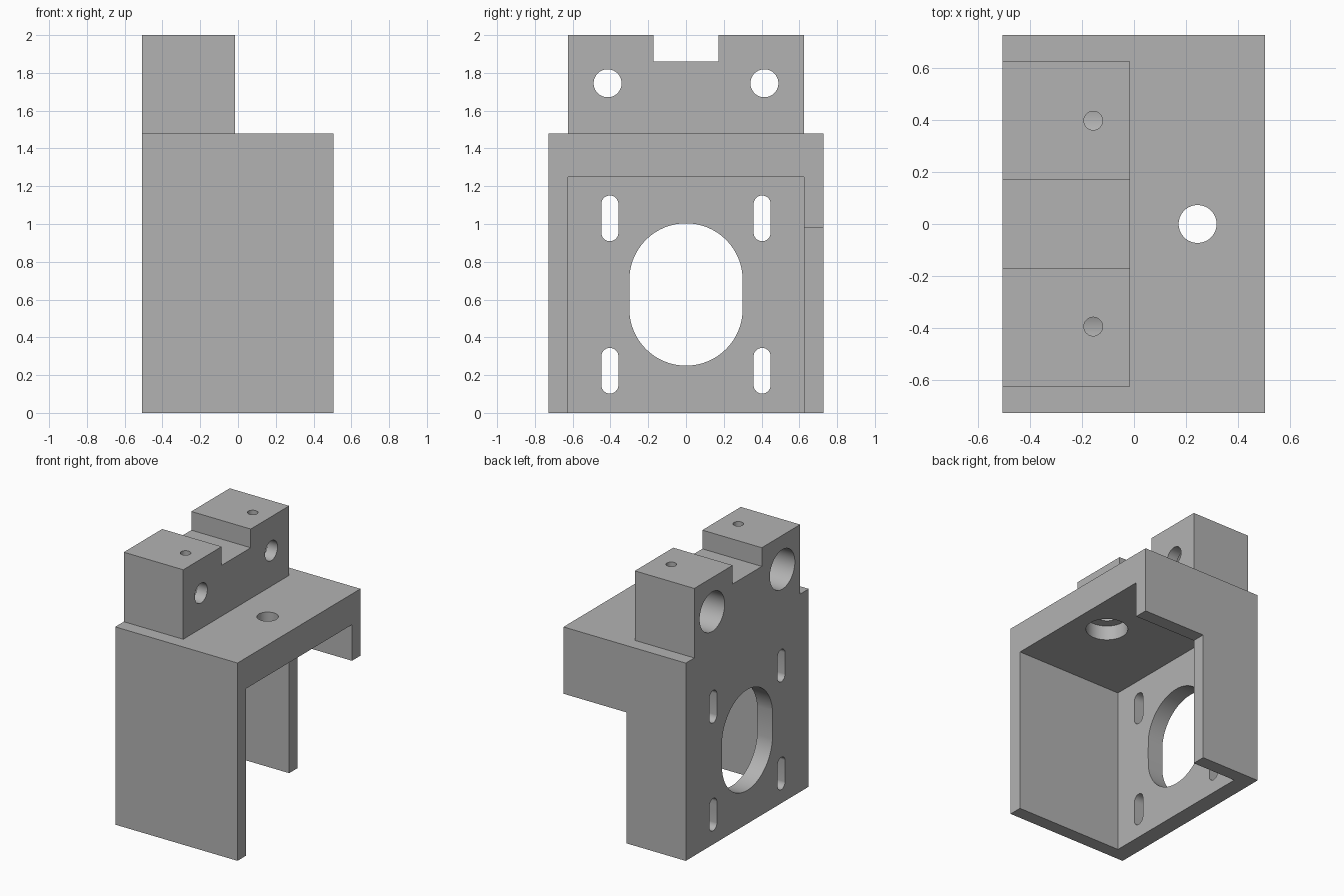
import bpy
import bmesh
from mathutils import Matrix, Vector

if "Cube" in bpy.data.objects:
    bpy.data.objects.remove(bpy.data.objects["Cube"], do_unlink=True)

grey = bpy.data.materials.new("plain grey")
grey.use_nodes = True
colour = (0.45, 0.45, 0.45, 1)
grey.diffuse_color = colour
grey.node_tree.nodes["Principled BSDF"].inputs["Base Color"].default_value = colour


def make_object(name, bm):
    mesh = bpy.data.meshes.new(name)
    bmesh.ops.recalc_face_normals(bm, faces=bm.faces)
    bm.to_mesh(mesh)
    bm.free()
    mesh.materials.append(grey)
    obj = bpy.data.objects.new(name, mesh)
    bpy.context.collection.objects.link(obj)
    return obj


def box(name, low, high):
    low, high = Vector(low), Vector(high)
    bm = bmesh.new()
    matrix = Matrix.Translation((low + high) / 2) @ Matrix.Diagonal((high - low).to_4d())
    bmesh.ops.create_cube(bm, size=1, matrix=matrix)
    return make_object(name, bm)


def cylinder(name, start, end, radius, stretch=0):
    """Round cutter between two points; stretch lengthens it in z into a slot."""
    start, end = Vector(start), Vector(end)
    axis = end - start
    turn = Vector((0, 0, 1)).rotation_difference(axis).to_matrix().to_4x4()
    bm = bmesh.new()
    bmesh.ops.create_cone(bm, cap_ends=True, segments=64, radius1=radius, radius2=radius,
                          depth=axis.length,
                          matrix=Matrix.Translation((start + end) / 2) @ turn)
    if stretch:
        middle = start.z
        # Cut at the equator so that the two halves can move apart
        for v in bm.verts:
            if abs(v.co.z - middle) > 1e-4:
                v.co.z += stretch if v.co.z > middle else -stretch
    return make_object(name, bm)


def cut(target, cutter):
    cutter.hide_render = True
    mod = target.modifiers.new("cut", 'BOOLEAN')
    mod.operation = 'DIFFERENCE'
    mod.solver = 'EXACT'
    mod.object = cutter
    bpy.context.view_layer.objects.active = target
    bpy.ops.object.modifier_apply(modifier=mod.name)
    bpy.data.objects.remove(cutter, do_unlink=True)


# Outer dimensions of the one-piece bracket
back, front = -0.507, 0.505
half, inner = 0.727, 0.626
deck, step = 1.48, -0.015

bracket = box("motor_bracket", (back, -half, 0), (front, half, 2))

# Raised clamp block: trim the deck around it, then notch its top
cut(bracket, box("deck_trim", (step, -1, deck), (1, 1, 3)))
for side in (-1, 1):
    ys = sorted((side * inner, side))
    cut(bracket, box("side_trim", (-1, ys[0], deck), (1, ys[1], 3)))
cut(bracket, box("top_notch", (-1, -0.172, 1.86), (1, 0.172, 3)))

# Hollow housing, with the back wall shortened on its open side
cut(bracket, box("cavity", (-0.38, -inner, -1), (1, inner, 1.25)))
cut(bracket, box("wall_cutaway", (step, 0.5, -1), (1, 1, 0.98)))

# Mounting plate: central opening and four adjustment slots
cut(bracket, cylinder("opening", (-0.7, 0, 0.627), (-0.2, 0, 0.627), 0.3, 0.077))
for y in (-0.403, 0.403):
    for z in (0.223, 1.03):
        cut(bracket, cylinder("slot", (-0.7, y, z), (-0.2, y, z), 0.045, 0.076))

# Rod bores with smaller through holes and set-screw holes
for y in (-0.415, 0.415):
    cut(bracket, cylinder("rod_bore", (-0.7, y, 1.745), (-0.1, y, 1.745), 0.148))
    cut(bracket, cylinder("through_hole", (-0.2, y, 1.745), (0.2, y, 1.745), 0.074))
for y in (-0.395, 0.398):
    cut(bracket, cylinder("screw_hole", (-0.157, y, 1.745), (-0.157, y, 2.2), 0.036))

# Deck hole, counterbored from below
cut(bracket, cylinder("deck_hole", (0.245, 0, 1.1), (0.245, 0, 1.7), 0.073))
cut(bracket, cylinder("deck_counterbore", (0.245, 0, 1.1), (0.245, 0, 1.36), 0.145))

# Smooth bores, sharp edges
bpy.ops.object.select_all(action='DESELECT')
bracket.select_set(True)
bpy.context.view_layer.objects.active = bracket
bpy.ops.object.shade_smooth_by_angle(angle=0.5)
